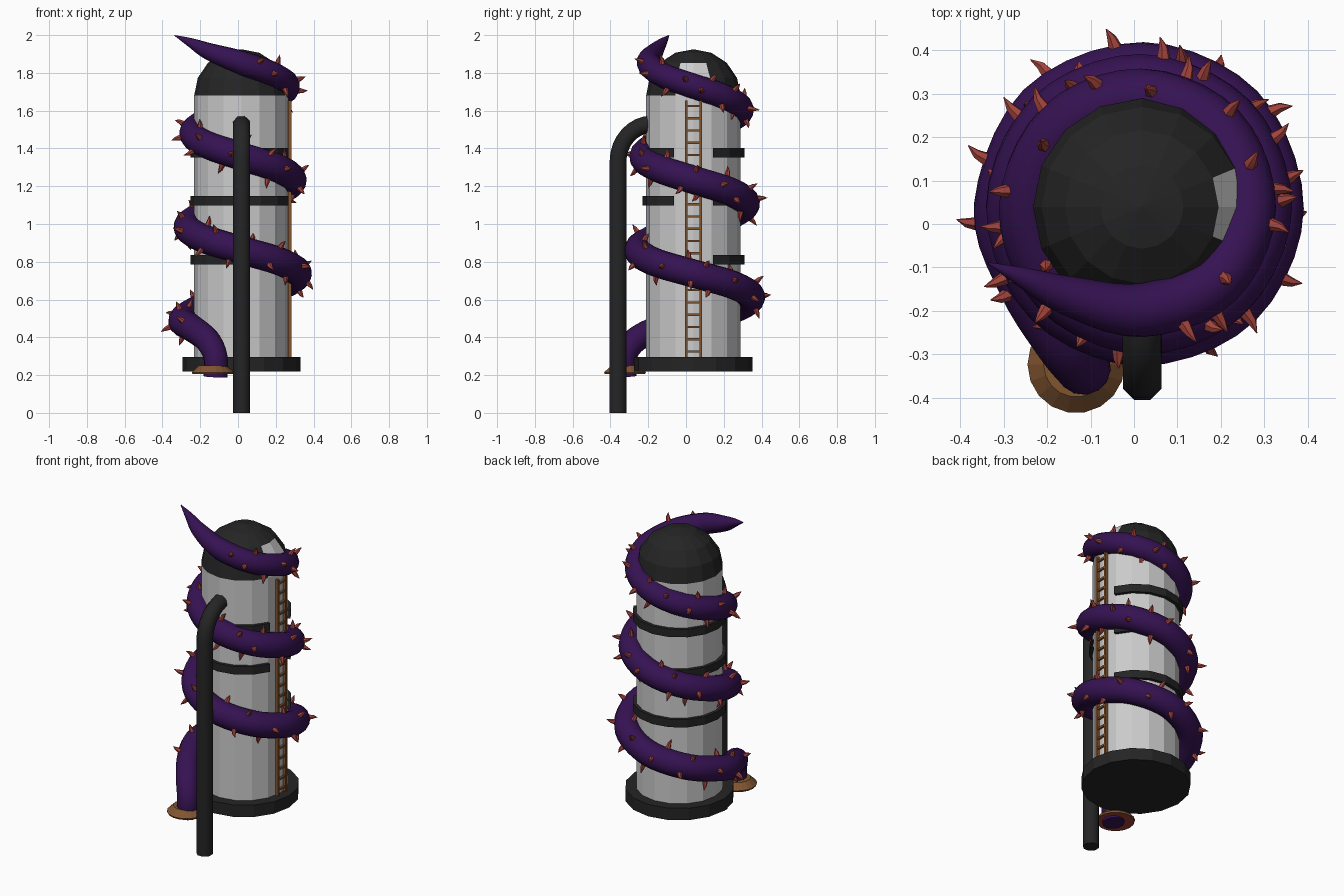
import bpy, bmesh, math, random
from mathutils import Vector

if "Cube" in bpy.data.objects:
    bpy.data.objects.remove(bpy.data.objects["Cube"])

random.seed(4)
CX, CY = 0.018, 0.039          # silo axis
SIDES = 16


def mat(name, rgb):
    m = bpy.data.materials.new(name)
    m.diffuse_color = (*rgb, 1)
    m.use_nodes = True
    m.node_tree.nodes["Principled BSDF"].inputs["Base Color"].default_value = m.diffuse_color
    return m


GREY = mat("light_grey", (0.60, 0.60, 0.60))
BLACK = mat("charcoal", (0.018, 0.018, 0.018))
PURPLE = mat("dark_purple", (0.036, 0.006, 0.085))
RED = mat("thorn_red", (0.36, 0.055, 0.045))
BROWN = mat("brown", (0.22, 0.09, 0.03))


def finish(name, bm, mats, smooth=False):
    bmesh.ops.recalc_face_normals(bm, faces=bm.faces[:])
    me = bpy.data.meshes.new(name)
    bm.to_mesh(me)
    bm.free()
    for m in mats:
        me.materials.append(m)
    for p in me.polygons:
        p.use_smooth = smooth
    ob = bpy.data.objects.new(name, me)
    bpy.context.collection.objects.link(ob)
    if smooth:
        bpy.ops.object.select_all(action='DESELECT')
        ob.select_set(True)
        bpy.context.view_layer.objects.active = ob
        bpy.ops.object.shade_smooth_by_angle(angle=math.radians(50))
    return ob


def lathe(profile, cx=CX, cy=CY, sides=SIDES):
    """Revolve (radius, z) points around a vertical axis."""
    bm = bmesh.new()
    rings = []
    for r, z in profile:
        n = 1 if r == 0 else sides
        rings.append([bm.verts.new((cx + r * math.cos(math.tau * i / sides),
                                    cy + r * math.sin(math.tau * i / sides), z)) for i in range(n)])
    for a, b in zip(rings, rings[1:]):
        for i in range(sides):
            j = (i + 1) % sides
            q = [a[i % len(a)], a[j % len(a)], b[j % len(b)], b[i % len(b)]]
            bm.faces.new(list(dict.fromkeys(q)))
    return bm


def sweep(bm, pts, radii, sides, turn=0.0):
    """Round tube along points, with capped ends."""
    rings, n = [], None
    for i, p in enumerate(pts):
        t = (pts[min(i + 1, len(pts) - 1)] - pts[max(i - 1, 0)]).normalized()
        n = t.orthogonal() if n is None else n
        n = (n - t * n.dot(t)).normalized()
        b = t.cross(n)
        rings.append([bm.verts.new(p + radii[i] * (n * math.cos(a) + b * math.sin(a)))
                      for a in (turn + math.tau * k / sides for k in range(sides))])
    for a, b in zip(rings, rings[1:]):
        for i in range(sides):
            j = (i + 1) % sides
            bm.faces.new((a[i], a[j], b[j], b[i]))
    bm.faces.new(rings[0])
    bm.faces.new(rings[-1])


def box(bm, lo, hi):
    vs = bmesh.ops.create_cube(bm, size=1)["verts"]
    for v in vs:
        v.co = [(l + h) / 2 + c * (h - l) for l, h, c in zip(lo, hi, v.co)]


# silo body and base ring
finish("silo_body", lathe([(0, 0.28), (0.25, 0.28), (0.25, 1.68), (0, 1.68)]), [GREY])
finish("base_ring", lathe([(0, 0.22), (0.313, 0.22), (0.313, 0.295), (0, 0.295)]), [BLACK])

# dome, with a light panel above the ladder
prof = [(0.25 * math.cos(a), 1.68 + 0.245 * math.sin(a))
        for a in (math.radians(22.5 * i) for i in range(4))]
bm = lathe(prof + [(0, 1.925)])
for f in bm.faces:
    c = f.calc_center_median()
    if abs(math.atan2(c.y - CY, c.x - CX)) < math.radians(22.5) and c.z < 1.85:
        f.material_index = 1
finish("dome", bm, [BLACK, GREY])

# hoops, open on the ladder side
for i, z in enumerate((0.81, 1.122, 1.378)):
    bm = lathe([(0.245, z - 0.025), (0.27, z - 0.025), (0.27, z + 0.025), (0.245, z + 0.025)])
    gone = []
    for f in bm.faces:
        c = f.calc_center_median()
        if abs(math.atan2(c.y - CY, c.x - CX)) < math.radians(22.5):
            gone.append(f)
    bmesh.ops.delete(bm, geom=gone, context='FACES')
    bmesh.ops.holes_fill(bm, edges=[e for e in bm.edges if e.is_boundary], sides=4)
    finish(f"hoop_{i + 1}", bm, [BLACK])

# ladder
bm = bmesh.new()
for y in (0.002, 0.078):
    box(bm, (0.264, y - 0.007, 0.29), (0.282, y + 0.007, 1.655))
for i in range(21):
    z = 0.325 + i * 0.065
    box(bm, (0.267, 0.002, z - 0.006), (0.279, 0.078, z + 0.006))
finish("ladder", bm, [BROWN])

# outlet pipe: straight run, bend, into the wall
pts = [Vector((0.019, -0.36, 0)), Vector((0.019, -0.36, 0.7))]
for i in range(9):
    a = math.radians(90 * i / 8)
    pts.append(Vector((0.019, -0.18 - 0.18 * math.cos(a), 1.33 + 0.198 * math.sin(a))))
pts.append(Vector((0.019, -0.12, 1.528)))
bm = bmesh.new()
sweep(bm, pts, [0.048] * len(pts), 8, math.pi / 8)
finish("outlet_pipe", bm, [BLACK], True)

# tentacle control points: x, y, z, radius
ctrl = [Vector(v) for v in ((-0.12, -0.325, 0.192, 0.064), (-0.12, -0.325, 0.30, 0.064),
                            (-0.165, -0.265, 0.388, 0.068), (-0.245, -0.13, 0.45, 0.072))]
for i in range(23):
    k = i / 2                                   # quarter turns
    a = math.pi - k * math.pi / 2
    R = 0.312 - 0.0068 * k
    r = 0.075 - 0.003 * max(0, k - 7)
    ctrl.append(Vector((CX + R * math.cos(a), CY + R * math.sin(a), 0.49 + 0.124 * k, r)))
ctrl += [Vector((-0.15, -0.165, 1.912, 0.046)), Vector((-0.25, -0.125, 1.96, 0.025)),
         Vector((-0.335, -0.09, 1.998, 0.002))]
path = []
for i in range(len(ctrl) - 1):
    p0, p1, p2, p3 = (ctrl[min(max(j, 0), len(ctrl) - 1)] for j in range(i - 1, i + 3))
    for s in range(5):
        t = s / 5
        path.append(0.5 * (2 * p1 + (p2 - p0) * t + (2 * p0 - 5 * p1 + 4 * p2 - p3) * t * t
                           + (3 * p1 - p0 - 3 * p2 + p3) * t ** 3))
path.append(ctrl[-1])
bm = bmesh.new()
sweep(bm, [p.xyz for p in path], [p.w for p in path], 14)
finish("tentacle", bm, [PURPLE], True)

# bent thorns scattered over the outward side of the tentacle
bm = bmesh.new()
count, first, last = 84, 14, 130
for i in range(count):
    q = first + int((last - first) * (i + random.random() * 0.8) / count)
    p = path[q]
    t = (path[q + 1].xyz - path[q - 1].xyz).normalized()
    out = Vector((p.x - CX, p.y - CY, 0))
    out = (out - t * out.dot(t)).normalized()
    a = math.radians(((i * 137.5) % 230) - 115 + random.uniform(-12, 12))
    d = out * math.cos(a) + t.cross(out) * math.sin(a)
    lean = t * random.uniform(-0.02, 0.02) + d.cross(t) * random.uniform(-0.012, 0.012)
    base = p.xyz + d * (p.w - 0.008)
    h = random.uniform(0.045, 0.06)
    sweep(bm, [base, base + d * h * 0.55 + lean * 0.3, base + d * h + lean],
          [0.017, 0.011, 0.001], 6)
finish("thorns", bm, [RED], True)

# root collar under the tentacle
bm = lathe([(0, 0.205), (0.108, 0.205), (0.112, 0.215), (0.075, 0.25), (0, 0.25)],
           -0.133, -0.323, 18)
for f in bm.faces:
    if f.calc_center_median().z < 0.206:
        f.material_index = 1
finish("root_collar", bm, [BROWN, RED])
